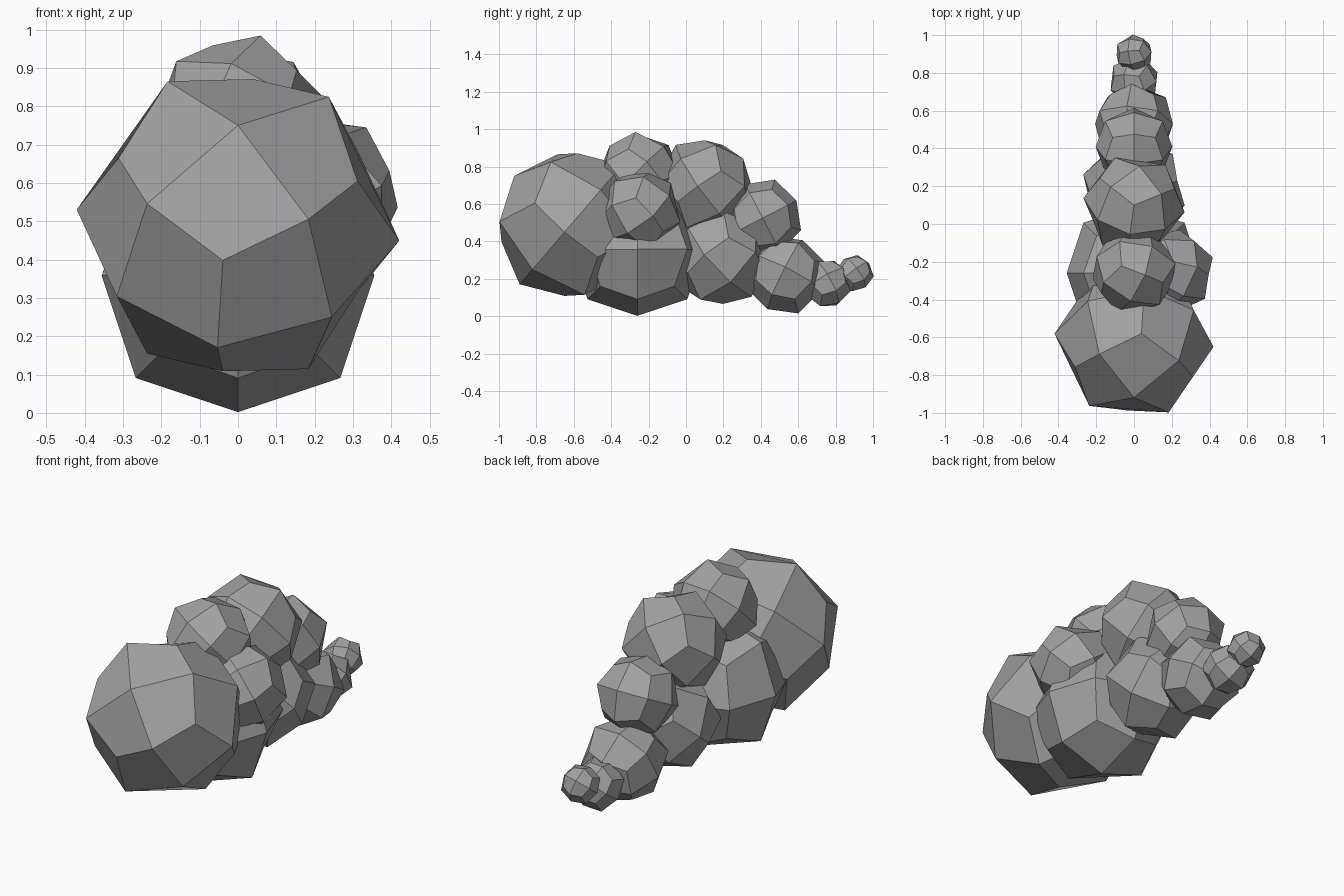
import bpy
from mathutils import Matrix, Vector

cube = bpy.data.objects.get("Cube")
if cube:
    bpy.data.objects.remove(cube, do_unlink=True)

# Single stone-grey colour
grey = bpy.data.materials.new("stone_grey")
grey.use_nodes = True
grey.diffuse_color = (0.36, 0.36, 0.36, 1)
grey.node_tree.nodes["Principled BSDF"].inputs["Base Color"].default_value = (0.36, 0.36, 0.36, 1)


def puff(name, centre, radius, a=(1, 0, 0), b=(0, 1, 0)):
    """Faceted ball: a once-subdivided cube turned so its faces look along a and b."""
    a = Vector(a).normalized()
    b = Vector(b)
    b = (b - a * b.dot(a)).normalized()
    turn = Matrix((a, b, a.cross(b))).transposed().to_4x4()
    bpy.ops.mesh.primitive_cube_add(size=2)
    ball = bpy.context.object
    ball.name = name
    ball.matrix_world = Matrix.Translation(centre) @ turn @ Matrix.Scale(radius, 4)
    ball.data.materials.append(grey)
    smooth = ball.modifiers.new("rounding", "SUBSURF")
    smooth.levels = smooth.render_levels = 1
    smooth.use_limit_surface = False
    for face in ball.data.polygons:
        face.use_smooth = False


# Large front ball and the upright ball under it
puff("front_puff", (0, -.615, .49), .4, (0, -.757, .65), (-.79, -.4, -.463))
puff("base_puff", (0, -.26, .358), .356)

# Upper row
puff("side_puff", (.2, -.25, .56), .217, (.55, .75, .4), (.276, -.623, .737))
puff("top_front_puff", (0, -.25, .76), .22, (-.08, -.72, .69), (.46, .66, .67))
puff("top_middle_puff", (0, .1, .695), .255, (.114, .808, .577), (-.757, -.306, .577))
puff("top_back_puff", (0, .41, .525), .203, (0, .89, .46), (0, -.4, .9))

# Lower row, shrinking to the tail
puff("lower_middle_puff", (0, .18, .32), .265, (.79, .21, -.5), (.59, -.57, .47))
puff("lower_back_puff", (0, .53, .222), .21, (.98, 0, .2), (-.18, .45, .88))
puff("tail_puff", (0, .755, .175), .13, (.9, 0, .4), (-.2, .87, .45))
puff("tail_tip_puff", (0, .902, .23), .097, (.95, .1, .3), (-.25, .8, .55))
